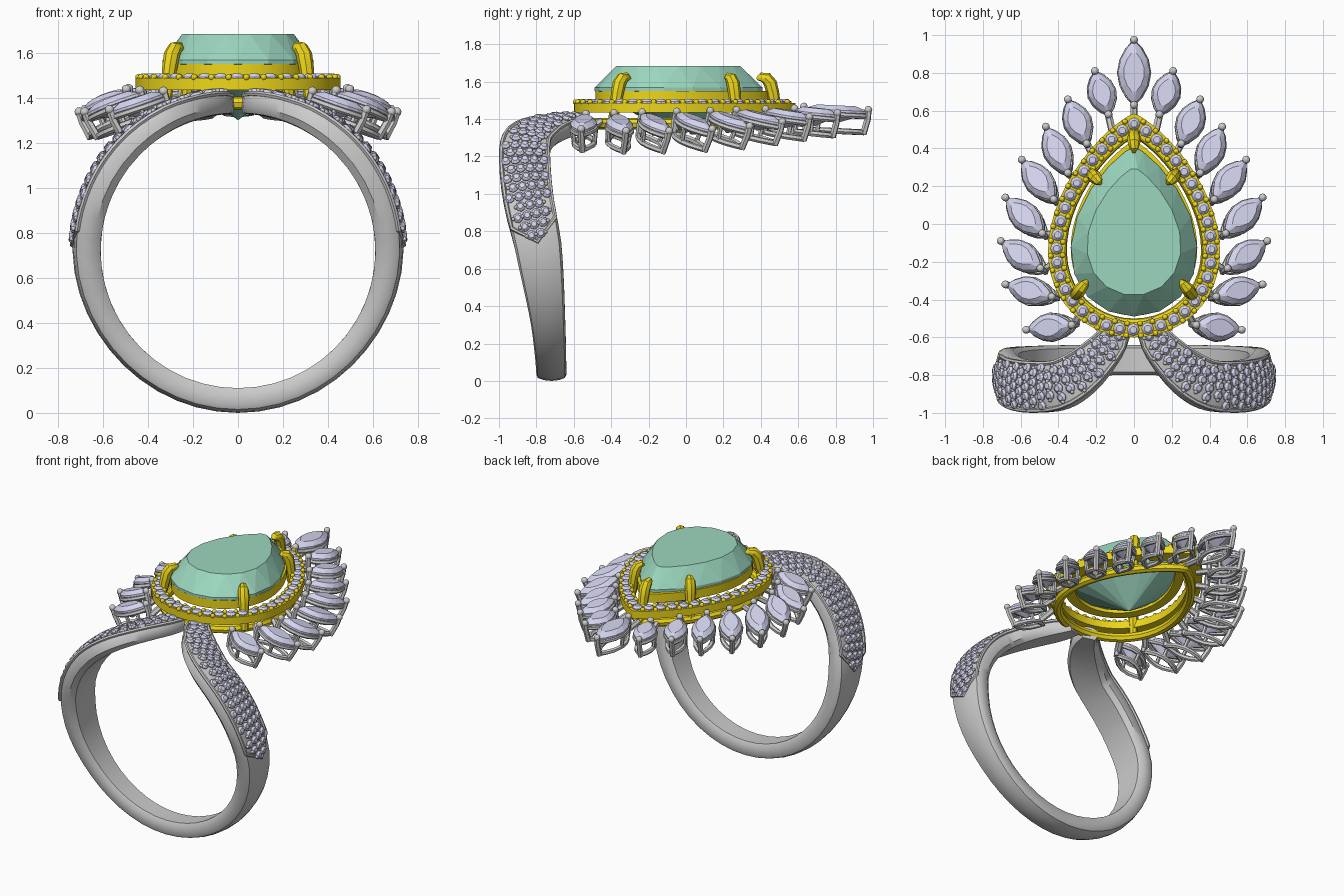
import bpy, bmesh
from math import sin, cos, pi, radians, degrees
from mathutils import Vector as V, Matrix

if "Cube" in bpy.data.objects:
    bpy.data.objects.remove(bpy.data.objects["Cube"])

def material(name, rgb):
    m = bpy.data.materials.new(name)
    m.diffuse_color = (*rgb, 1)
    m.use_nodes = True
    m.node_tree.nodes["Principled BSDF"].inputs["Base Color"].default_value = m.diffuse_color
    return m

GOLD = material("gold", (0.85, 0.68, 0.01))
GREEN = material("green_gem", (0.33, 0.68, 0.52))
WHITE = material("pale_gem", (0.66, 0.66, 0.86))

def finish(bm, name, mat=None, smooth=True, mirror=False):
    bmesh.ops.recalc_face_normals(bm, faces=bm.faces)
    me = bpy.data.meshes.new(name)
    bm.to_mesh(me)
    bm.free()
    if smooth:
        for p in me.polygons:
            p.use_smooth = True
        me.set_sharp_from_angle(angle=radians(40))
    ob = bpy.data.objects.new(name, me)
    bpy.context.collection.objects.link(ob)
    if mat:
        me.materials.append(mat)
    if mirror:
        ob.modifiers.new("mirror", 'MIRROR').use_axis = (True, False, False)
    return ob

def loft(bm, rings, loop=False, caps=(True, True)):
    vs = [[bm.verts.new(p) for p in r] for r in rings]
    n = len(vs[0])
    for a, b in zip(vs, vs[1:] + vs[:1] if loop else vs[1:]):
        for i in range(n):
            j = (i + 1) % n
            bm.faces.new((a[i], a[j], b[j], b[i]))
    if not loop:
        if caps[0]:
            bm.faces.new(vs[0])
        if caps[1]:
            bm.faces.new(vs[-1])

def tube(bm, pts, r, loop=False, sides=8):
    pts = [V(p) for p in pts]
    n = len(pts)
    radii = r if isinstance(r, (list, tuple)) else [r] * n
    rings, N = [], None
    for i, p in enumerate(pts):
        a, b = (pts[i - 1], pts[(i + 1) % n]) if loop else (pts[max(i - 1, 0)], pts[min(i + 1, n - 1)])
        T = (b - a).normalized()
        N = T.orthogonal() if N is None else N - T * N.dot(T)
        N.normalize()
        B = T.cross(N)
        rings.append([p + (N * cos(t) + B * sin(t)) * radii[i] for t in [2 * pi * k / sides for k in range(sides)]])
    loft(bm, rings, loop)

def bead(bm, p, r):
    bmesh.ops.create_icosphere(bm, subdivisions=2, radius=r, matrix=Matrix.Translation(p))

def frame(p, x, y, z):
    return Matrix.Translation(p) @ Matrix((x, y, z)).transposed().to_4x4()

def gem(bm, outline, M, table, crown, girdle, depth):
    """Faceted stone: flat table, triangular crown, thin girdle, pointed pavilion."""
    n = len(outline)
    mid = [((outline[i][0] + outline[(i + 1) % n][0]) / 2, (outline[i][1] + outline[(i + 1) % n][1]) / 2) for i in range(n)]
    ring = lambda o, s, z: [bm.verts.new(M @ V((x * s, y * s, z))) for x, y in o]
    low, g, top = ring(outline, 1, 0), ring(outline, 1, girdle), ring(mid, table, girdle + crown)
    culet = bm.verts.new(M @ V((0, 0, -depth)))
    bm.faces.new(top)
    for i in range(n):
        j = (i + 1) % n
        bm.faces.new((g[i], g[j], top[i]))
        bm.faces.new((g[j], top[j], top[i]))
        bm.faces.new((low[i], low[j], g[j], g[i]))
        bm.faces.new((low[j], low[i], culet))

def pear(w, y0, y1, n):
    ts = [2 * pi * i / n for i in range(n)]
    return [(w / 0.841 * sin(t) * sin(t / 2) ** 0.6, (y0 + y1) / 2 + (y1 - y0) / 2 * cos(t)) for t in ts]

def at_z(outline, z):
    return [V((x, y, z)) for x, y in outline]

ROUND = [(cos(pi * i / 4), sin(pi * i / 4)) for i in range(8)]

# --- Shank: half band swept round the finger, mirrored ---
# angle, y centre, half width, thickness
STATIONS = [(-90, -.72, .08, .11), (-40, -.735, .09, .11), (0, -.79, .125, .125), (20, -.84, .132, .125),
            (40, -.862, .135, .125), (55, -.85, .13, .12), (65, -.79, .12, .11), (74, -.70, .10, .105),
            (81, -.60, .078, .10), (84.5, -.51, .05, .09)]

def station(a):
    k = max(i for i in range(len(STATIONS) - 1) if STATIONS[i][0] <= a or i == 0)
    s = STATIONS
    p, q, o, r = s[k], s[k + 1], s[max(k - 1, 0)], s[min(k + 2, len(s) - 1)]
    h = q[0] - p[0]
    t = (a - p[0]) / h
    out = []
    for c in (1, 2, 3):
        m0 = (q[c] - o[c]) / (q[0] - o[0]) * h if k else 0
        m1 = (r[c] - p[c]) / (r[0] - p[0]) * h
        out.append((2*t**3 - 3*t*t + 1) * p[c] + (t**3 - 2*t*t + t) * m0 + (3*t*t - 2*t**3) * q[c] + (t**3 - t*t) * m1)
    return out

def centre(a):
    return V((.61 * cos(radians(a)), station(a)[0], .72 + .61 * sin(radians(a))))

def band_frame(a):
    N = V((cos(radians(a)), 0, sin(radians(a))))
    T = (centre(min(a + .5, 84.5)) - centre(a - .5 if a > -89 else a)).normalized()
    return centre(a), T, T.cross(N).normalized(), N

def surface(a, u, h):
    P, T, W, N = band_frame(a)
    _, hw, th = station(a)
    return P + W * u * hw + N * h * th

PROFILE = [(-.8, 0), (-1, .25), (-1, .7), (-.9, .86), (-.5, .96), (0, 1), (.5, .96), (.9, .86), (1, .7), (1, .25), (.8, 0)]
bm = bmesh.new()
angles = [-90 + 7.5 * i for i in range(19)] + [50 + 2.3 * i for i in range(16)]
loft(bm, [[surface(a, u, h) for u, h in PROFILE] for a in angles], caps=(False, True))
finish(bm, "shank", mirror=True)

# --- Shoulder pave: rim wire, small stones and beads ---
bm = bmesh.new()
rim = [10 + 3.7 * i for i in range(21)]
tube(bm, [surface(a, -.93, .87) for a in reversed(rim)] + [surface(2, 0, 1)] + [surface(a, .93, .87) for a in rim], .012, sides=6)
finish(bm, "shoulder_rim", mirror=True)
stones, beads = bmesh.new(), bmesh.new()
a, row = 5, 0
while a < 83:
    P, T, W, N = band_frame(a)
    hw = station(a)[1]
    n = max(2, round(1.7 * hw / .05)) - row % 2
    for k in range(2 * n + 1):
        u = (k - n) * .05 / hw * .5
        if abs(u) > min(.88, (a - 1) / 9):
            continue
        Z = (N + W * u * .3).normalized()
        p = surface(a, u, 1 - .14 * u * u)
        if k % 2:
            Y = Z.cross(T).normalized()
            gem(stones, [(x * .027, y * .027) for x, y in ROUND], frame(p, Y.cross(Z), Y, Z), .6, .012, .006, .02)
        else:
            bead(beads, p + Z * .008, .0105)
    da = .046 / ((centre(a + .5) - centre(a - .5)).length)
    a += da
    row += 1
finish(stones, "shoulder_stones", WHITE, False, True)
finish(beads, "shoulder_beads", mirror=True)

# --- Gold halo, seat and lower gallery rail ---
def pear_ring(name, outer, inner, z0, z1):
    bm = bmesh.new()
    o, i = pear(*outer, 56), pear(*inner, 56)
    loft(bm, [at_z(o, z0), at_z(o, z1), at_z(i, z1), at_z(i, z0)], loop=True)
    finish(bm, name, GOLD)

pear_ring("halo", (.455, -.6, .585), (.365, -.52, .47), 1.435, 1.487)
pear_ring("seat", (.335, -.485, .44), (.275, -.42, .36), 1.49, 1.55)
bm = bmesh.new()
tube(bm, at_z(pear(.385, -.53, .49, 48), 1.375), .03, loop=True)
finish(bm, "gallery_rail", GOLD)

# Halo stones spaced evenly along the pear, with gold beads between
fine = at_z(pear(.41, -.56, .53, 800), 1.487)
dist = [0]
for i in range(800):
    dist.append(dist[-1] + (fine[(i + 1) % 800] - fine[i]).length)
stones, beads = bmesh.new(), bmesh.new()
COUNT = 40
for k in range(2 * COUNT):
    i = next(i for i, d in enumerate(dist) if d >= dist[-1] * k / (2 * COUNT))  % 800
    p, T = fine[i], (fine[(i + 1) % 800] - fine[i - 1]).normalized()
    if k % 2 == 0:
        gem(stones, [(x * .033, y * .033) for x, y in ROUND], Matrix.Translation(p), .6, .014, .006, .03)
    else:
        side = T.cross(V((0, 0, 1)))
        for s in (-.032, .032):
            bead(beads, p + side * s + V((0, 0, .004)), .015)
finish(stones, "halo_stones", WHITE, False)
finish(beads, "halo_beads", GOLD)

# --- Centre stone ---
bm = bmesh.new()
gem(bm, pear(.335, -.445, .455, 18), Matrix.Translation((0, -.045, 1.55)), .76, .115, .018, .25)
finish(bm, "centre_stone", GREEN, False)

# --- Claws holding the centre stone ---
bm = bmesh.new()
for x, y in [(0, .43), (.2, .24), (-.2, .24), (.28, -.34), (-.28, -.34)]:
    path = [(1.16, 1.37), (1.12, 1.45), (1.08, 1.54), (1.05, 1.59), (1.0, 1.618), (.93, 1.625), (.88, 1.615)]
    tube(bm, [(x * s, y * s, z) for s, z in path], [.026, .028, .034, .036, .033, .024, .008])
finish(bm, "claws", GOLD)

# --- Marquise petals: stone in an open two-rail basket ---
def petal(stones, metal, inner, outer, half_w):
    inner, outer = V(inner), V(outer)
    c, L = (inner + outer) / 2, (outer - inner).length / 2
    U = (outer - inner).normalized()
    S = V((0, 0, 1)).cross(U).normalized()
    M = frame(c, U, S, U.cross(S))
    xs = [-1, -.75, -.4, 0, .4, .75]
    lens = [(x * L, -half_w * (1 - x * x)) for x in xs] + [(-x * L, half_w * (1 - x * x)) for x in xs]
    gem(stones, lens, M @ Matrix.Translation((0, 0, -.02)), .68, .025, .012, .06)
    tube(metal, [M @ V((x * .95, y * .9, -.035)) for x, y in lens], .015, loop=True, sides=6)
    tube(metal, [M @ V((x * .88, y * .75, -.12)) for x, y in lens], .016, loop=True, sides=6)
    for s in (-1, 1):
        tube(metal, [M @ V((s * L * k, 0, z)) for k, z in ((.88, -.13), (.99, -.05), (1.0, .0))], .018, sides=6)
        bead(metal, M @ V((s * L, 0, .002)), .021)
        tube(metal, [M @ V((0, s * half_w * k, z)) for k, z in ((.75, -.12), (.9, -.035))], .013, sides=6)
    # peg back to the gallery
    hub = V((inner.x * .84, -.03 + (inner.y + .03) * .84, 1.39))
    tube(metal, [M @ V((-L * .88, 0, -.09)), hub], .02, sides=6)

# inner x, y then outer x, y, z
PETALS = [(.135, .58, .207, .81, 1.43), (.25, .425, .35, .66, 1.41), (.35, .27, .467, .515, 1.385),
          (.425, .13, .594, .34, 1.36), (.485, -.05, .68, .14, 1.345), (.495, -.235, .705, -.09, 1.335),
          (.435, -.385, .68, -.32, 1.335), (.33, -.535, .57, -.56, 1.345)]
stones, metal = bmesh.new(), bmesh.new()
for k, (ix, iy, ox, oy, oz) in enumerate(PETALS):
    petal(stones, metal, (ix, iy, 1.455 - .004 * k), (ox, oy, oz), .072)
finish(stones, "petal_stones", WHITE, False, True)
finish(metal, "petal_baskets", mirror=True)
stones, metal = bmesh.new(), bmesh.new()
petal(stones, metal, (0, .63, 1.465), (0, .975, 1.448), .085)
finish(stones, "tip_petal_stone", WHITE, False)
finish(metal, "tip_petal_basket")
